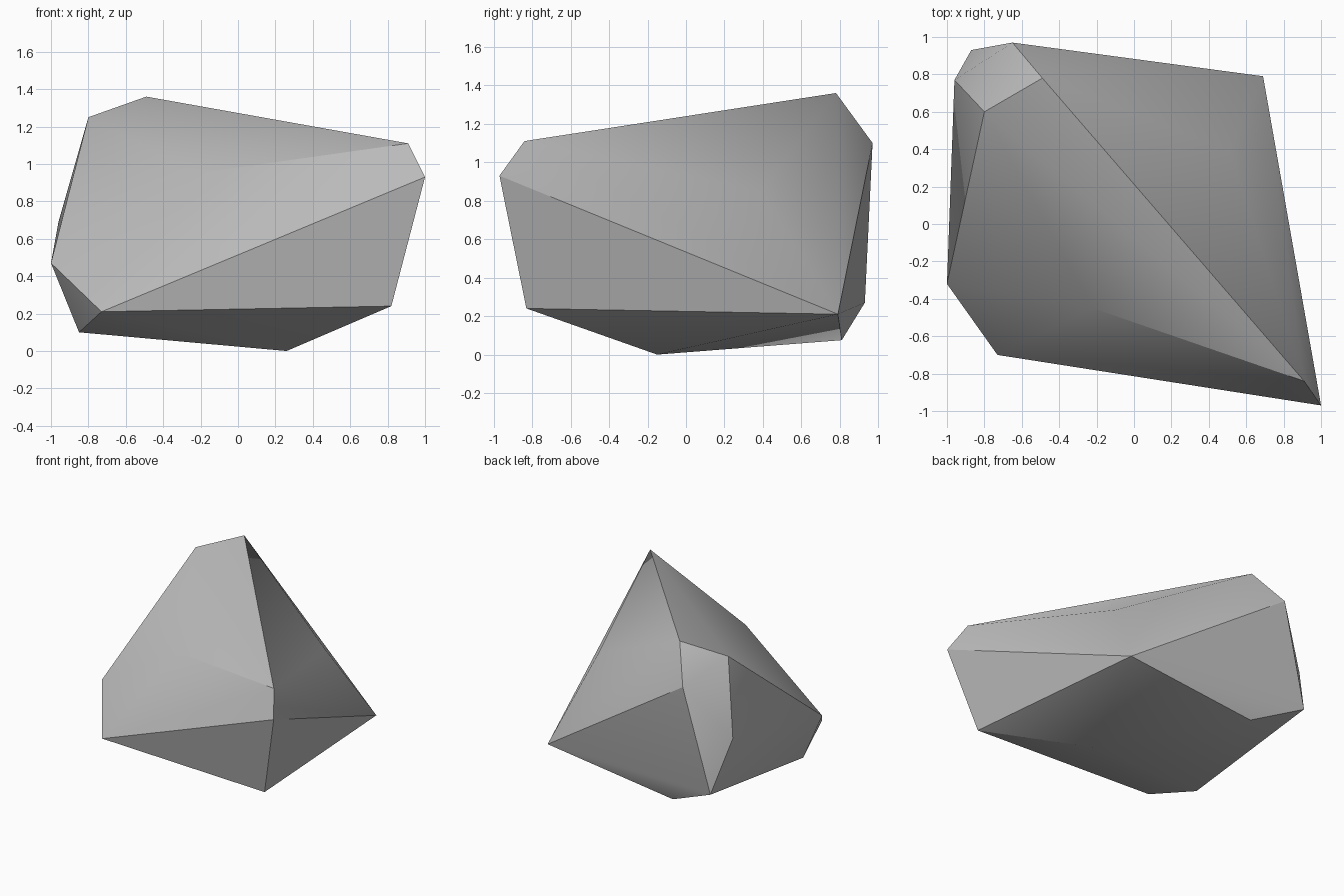
import bpy
import bmesh
import math

default = bpy.data.objects.get("Cube")
if default:
    bpy.data.objects.remove(default, do_unlink=True)

# Single stone colour
stone = bpy.data.materials.new("stone_grey")
stone.use_nodes = True
grey = (0.5, 0.5, 0.5, 1.0)
stone.diffuse_color = grey
stone.node_tree.nodes["Principled BSDF"].inputs["Base Color"].default_value = grey

# Corners of the boulder, grouped by region
crown = [(-0.49, 0.78, 1.36), (-0.80, 0.60, 1.25), (-0.65, 0.97, 1.10)]
front_tip = [(0.91, -0.84, 1.11), (1.0, -0.97, 0.93), (0.82, -0.83, 0.24)]
shoulders = [(-0.22, -0.45, 0.95), (0.51, 0.39, 0.85)]
right_side = [(-1.0, -0.32, 0.47), (-0.73, -0.70, 0.21), (-0.96, 0.77, 0.69)]
back_corners = [(-0.87, 0.93, 0.27), (0.69, 0.79, 0.21)]
underside = [(0.26, -0.15, 0.0), (-0.85, -0.29, 0.10), (-0.45, 0.81, 0.075)]

# Wrap the corners in a faceted convex skin
bm = bmesh.new()
for region in (crown, front_tip, shoulders, right_side, back_corners, underside):
    for corner in region:
        bm.verts.new(corner)
bmesh.ops.convex_hull(bm, input=bm.verts[:])
bmesh.ops.recalc_face_normals(bm, faces=bm.faces[:])

mesh = bpy.data.meshes.new("boulder")
bm.to_mesh(mesh)
bm.free()
mesh.materials.append(stone)
boulder = bpy.data.objects.new("boulder", mesh)
bpy.context.collection.objects.link(boulder)

# Soften only the shallow edges
bpy.ops.object.select_all(action="DESELECT")
boulder.select_set(True)
bpy.context.view_layer.objects.active = boulder
bpy.ops.object.shade_smooth_by_angle(angle=math.radians(30))
